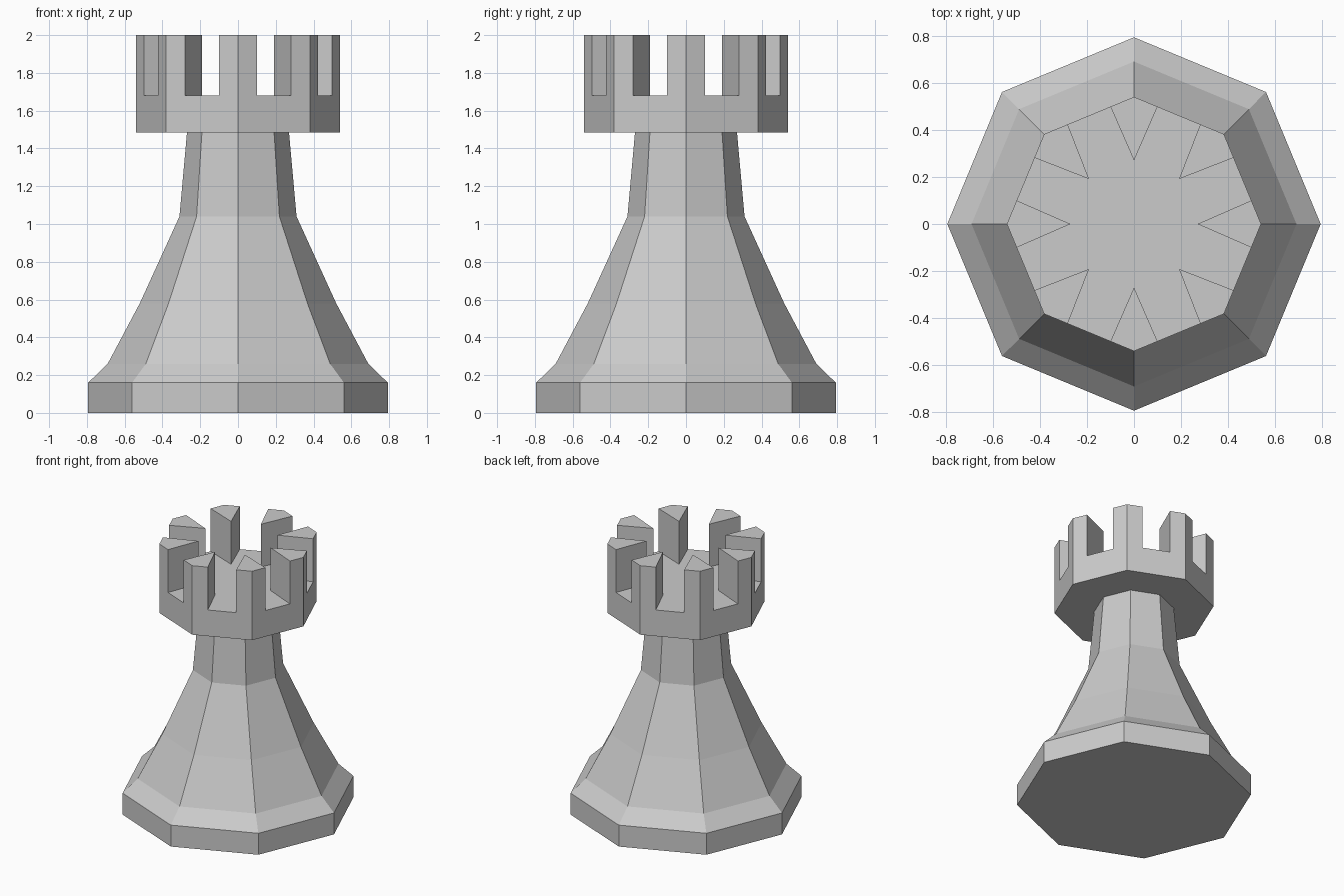
import bpy, bmesh
from math import cos, sin, tan, pi

if "Cube" in bpy.data.objects:
    bpy.data.objects.remove(bpy.data.objects["Cube"])

SIDES = 8
STEP = 2 * pi / SIDES
HEAD_R, FLOOR_Z, TOP_Z = 0.54, 1.68, 2.0
INNER_R, NOTCH = 0.27, 0.10   # merlon inner point and half width

# (radius, height) from the foot up to the rim of the overhanging head
PROFILE = [(0.793, 0), (0.793, 0.16), (0.69, 0.26), (0.52, 0.58),
           (0.31, 1.04), (0.27, 1.485), (HEAD_R, 1.485)]

bm = bmesh.new()


def polar_vert(k, radial, side, z):
    """Vertex given in the frame of octagon corner k."""
    a = k * STEP
    return bm.verts.new((radial * cos(a) - side * sin(a),
                         radial * sin(a) + side * cos(a), z))


# Foot, flared stem and underside of the head
rings = [[polar_vert(k, r, 0, z) for k in range(SIDES)] for r, z in PROFILE]
bm.faces.new(rings[0][::-1])
for low, high in zip(rings, rings[1:]):
    for k in range(SIDES):
        n = (k + 1) % SIDES
        bm.faces.new((low[k], low[n], high[n], high[k]))

# Kite footprint of a merlon at every corner: inner, right, corner, left
edge_r = HEAD_R - NOTCH * tan(STEP / 2)
kites = [[polar_vert(k, INNER_R, 0, FLOOR_Z),
          polar_vert(k, edge_r, -NOTCH, FLOOR_Z),
          polar_vert(k, HEAD_R, 0, FLOOR_Z),
          polar_vert(k, edge_r, NOTCH, FLOOR_Z)] for k in range(SIDES)]

# Head wall up to the notch floor
for k in range(SIDES):
    n = (k + 1) % SIDES
    a, b = kites[k], kites[n]
    bm.faces.new((rings[-1][k], rings[-1][n], b[2], b[1], a[3], a[2]))

# Star-shaped notch floor
bm.faces.new([v for q in kites for v in (q[1], q[0], q[3])])

# Merlons
for q in kites:
    top = [bm.verts.new((v.co.x, v.co.y, TOP_Z)) for v in q]
    bm.faces.new(top)
    for i in range(4):
        j = (i + 1) % 4
        bm.faces.new((q[i], q[j], top[j], top[i]))

bmesh.ops.recalc_face_normals(bm, faces=bm.faces)
mesh = bpy.data.meshes.new("castle_tower")
bm.to_mesh(mesh)
bm.free()
bpy.context.collection.objects.link(bpy.data.objects.new("castle_tower", mesh))
